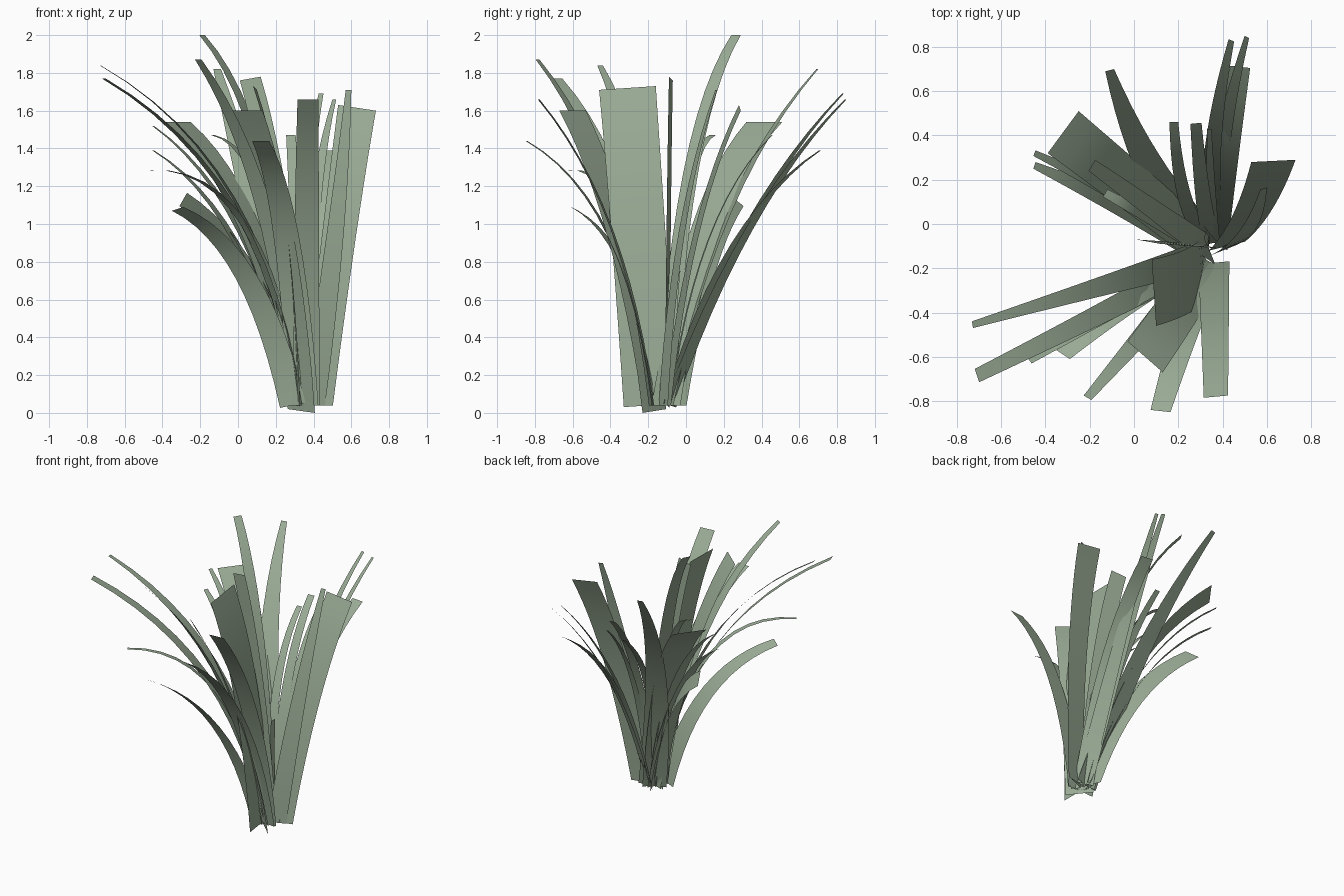
import bpy
from mathutils import Vector

mat = bpy.data.materials.new("leaf_green")
mat.diffuse_color = (0.33, 0.42, 0.31, 1)
CENTRE = Vector((0.36, -0.13, 0.04))
N = 12  # segments along each blade


def blade(name, tip, edge, w0, bend=(0.25, 0.25), zf=0.65, root=None, twist=None):
    """Arched ribbon: tip = centre of the cut end, edge = vector across that end,
    w0 = width lower down, bend = share of the lean (x, y) reached at the control point,
    twist = direction across the blade at its root, when it differs from the tip."""
    tip, edge = Vector(tip), Vector(edge)
    lean = Vector((tip.x - CENTRE.x, tip.y - CENTRE.y, 0))
    a = CENTRE + lean.normalized() * 0.045
    if root:
        a = Vector((root[0], root[1], CENTRE.z))
    c = Vector((a.x + (tip.x - a.x) * bend[0],
                a.y + (tip.y - a.y) * bend[1],
                a.z + (tip.z - a.z) * zf))
    wt, e1 = edge.length, edge.normalized()
    e0 = Vector(twist).normalized() if twist else e1
    verts = []
    for i in range(N + 1):
        t = i / N
        p = a * (1 - t) ** 2 + c * 2 * t * (1 - t) + tip * t * t
        w = w0 + (wt - w0) * t ** 1.5
        across = e0.lerp(e1, t).normalized()
        verts += [p - across * w / 2, p + across * w / 2]
    faces = [(2 * i, 2 * i + 1, 2 * i + 3, 2 * i + 2) for i in range(N)]
    me = bpy.data.meshes.new(name)
    me.from_pydata(verts, [], faces)
    me.materials.append(mat)
    me.shade_smooth()
    bpy.context.collection.objects.link(bpy.data.objects.new(name, me))


# Broad blades
blade("broad_left", (0.09, -0.31, 1.72), (0.02, -0.30, -0.02), 0.28, (0.15, 0.6), root=(0.32, -0.19))
blade("broad_front", (0.05, -0.60, 1.60), (0.16, -0.14, 0), 0.19, (0.3, 0.35))
blade("broad_back_left", (-0.32, 0.415, 1.54), (0.14, 0.19, 0), 0.18, (0.3, 0.3), 0.74)
blade("broad_right", (0.63, 0.285, 1.615), (0.20, 0.01, -0.03), 0.17, (0.6, 0.3),
      root=(0.42, -0.10), twist=(1, 0.25, 0))
blade("broad_upright", (0.065, -0.08, 1.77), (0.11, -0.02, 0.02), 0.13, (0.35, 0.4), root=(0.33, -0.1))

# Front and left-front blades
blade("front_blade_1", (0.37, -0.78, 1.66), (0.11, 0.01, 0), 0.14, (0.3, 0.22))
blade("front_blade_2", (0.12, -0.845, 1.44), (0.09, -0.01, 0), 0.16, (0.3, 0.2), 0.78)
blade("front_blade_3", (-0.21, -0.785, 1.87), (0.035, -0.02, 0), 0.13, (0.25, 0.25), 0.68)
blade("left_blade_1", (-0.71, -0.685, 1.77), (0.02, -0.06, 0), 0.12, (0.16, 0.2), 0.71)
blade("left_blade_2", (-0.73, -0.455, 1.84), (0.005, -0.03, 0), 0.14, (0.15, 0.15), 0.72)
blade("left_blade_3", (-0.47, -0.62, 1.285), (0.015, -0.02, 0), 0.09, (0.22, 0.22), 1.03)
blade("left_blade_4", (-0.32, -0.59, 1.08), (0.06, -0.04, 0.02), 0.14, (0.32, 0.16), 0.82,
      root=(0.29, -0.18), twist=(1, -0.2, 0.2))

# Left-back blades
blade("back_left_blade_1", (-0.45, 0.32, 1.52), (0.01, 0.025, 0), 0.12, (0.3, 0.42), 0.74)
blade("back_left_blade_2", (-0.45, 0.265, 1.39), (0.01, 0.03, 0), 0.15, (0.36, 0.42), 0.78)
blade("back_left_blade_3", (-0.19, 0.265, 2.0), (0.03, 0.05, 0), 0.11, (0.2, 0.2), 0.76)
blade("back_left_blade_4", (-0.13, 0.14, 1.47), (0.02, 0.035, 0), 0.08, (0.25, 0.25), 0.95)
blade("back_left_blade_5", (-0.29, 0.26, 1.13), (-0.04, 0.09, -0.07), 0.20, (0.32, 0.38), 0.74,
      root=(0.33, -0.09), twist=(-0.4, 1, 0))

# Back blades
blade("back_blade_1", (-0.11, 0.695, 1.82), (0.04, 0.01, 0), 0.20, (0.6, 0.3))
blade("back_blade_2", (0.44, 0.83, 1.69), (0.025, -0.01, 0), 0.11, (-0.7, 0.4), twist=(1, -0.6, 0.2))
blade("back_blade_3", (0.51, 0.845, 1.66), (0.02, -0.01, 0), 0.11, (-0.1, 0.4), twist=(1, -0.6, 0.2))
blade("back_blade_4", (0.48, 0.71, 1.39), (0.09, -0.01, 0), 0.13, (0.25, 0.35), 0.75, twist=(1, -0.6, 0.2))
blade("back_blade_5", (0.18, 0.46, 1.36), (0.04, 0.0, 0), 0.08, (0.85, 0.2), 0.72)
blade("back_blade_6", (0.28, 0.455, 1.47), (0.05, 0.005, 0), 0.08, (0.6, 0.25), 0.72)
blade("back_blade_7", (0.34, 0.43, 1.38), (0.02, 0.0, 0), 0.06, (0.5, 0.25), 0.72)
blade("right_blade", (0.585, 0.16, 1.71), (0.03, 0.01, 0), 0.13, (0.75, 0.2), 0.6,
      root=(0.40, -0.12), twist=(1, 0.4, 0))

# Short shoot at the foot
blade("short_shoot", (0.32, -0.05, 0.75), (0.005, 0.04, 0), 0.05)

# Lowest root corner touches the ground
low = bpy.data.objects["broad_front"].data
low.vertices[0].co.z = 0.02
low.vertices[1].co.z = 0.0
